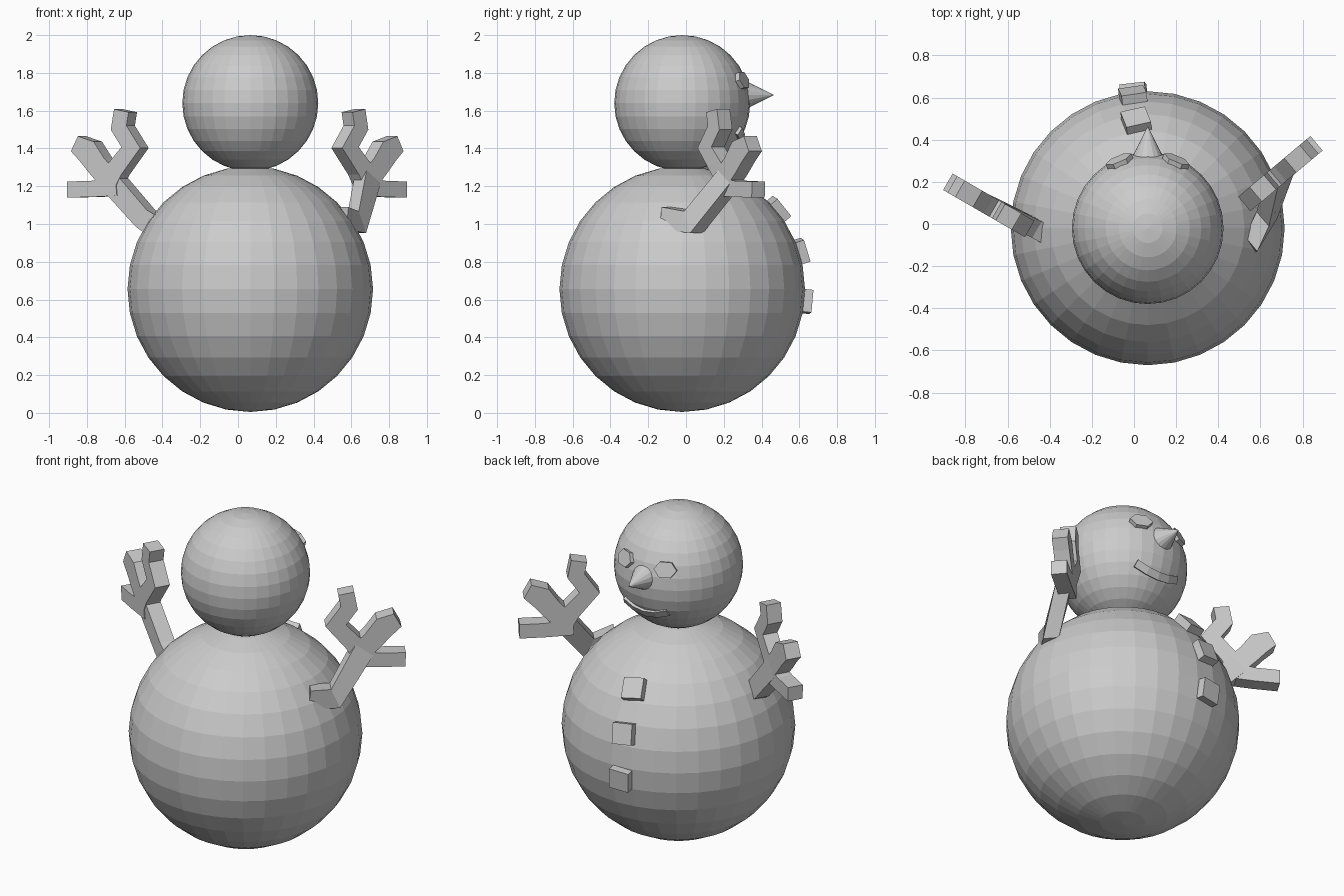
import bpy, bmesh, math
from mathutils import Vector, Matrix

if "Cube" in bpy.data.objects:
    bpy.data.objects.remove(bpy.data.objects["Cube"])

grey = bpy.data.materials.new("plain grey")
grey.diffuse_color = (0.6, 0.6, 0.6, 1)
grey.use_nodes = True
grey.node_tree.nodes["Principled BSDF"].inputs["Base Color"].default_value = grey.diffuse_color

HEAD = Vector((0.065, -0.02, 1.64))
BODY = Vector((0.065, -0.02, 0.655))
HEAD_R, BODY_R = 0.36, 0.65


def finish(name, bm):
    bmesh.ops.recalc_face_normals(bm, faces=bm.faces)
    me = bpy.data.meshes.new(name)
    bm.to_mesh(me)
    bm.free()
    me.materials.append(grey)
    ob = bpy.data.objects.new(name, me)
    bpy.context.collection.objects.link(ob)
    return ob


def ball(name, centre, radius):
    bm = bmesh.new()
    bmesh.ops.create_uvsphere(bm, u_segments=32, v_segments=16, radius=radius,
                              matrix=Matrix.Translation(centre))
    finish(name, bm)


def plate(name, outline, depth, centre, normal):
    """Extruded outline lying on a surface, its first axis horizontal."""
    n = Vector(normal).normalized()
    u = Vector((0, 0, 1)).cross(n).normalized()
    v = n.cross(u)
    bm = bmesh.new()
    lo, hi = [[bm.verts.new(centre + u * a + v * b + n * h) for a, b in outline]
              for h in (-depth / 2, depth / 2)]
    bm.faces.new(lo)
    bm.faces.new(hi)
    for i in range(len(outline)):
        j = (i + 1) % len(outline)
        bm.faces.new((lo[i], lo[j], hi[j], hi[i]))
    finish(name, bm)


def bar(bm, path, sides, widths, depth):
    """Square bar along a path; sides are the depth directions."""
    rings = []
    last = len(path) - 1
    for i, p in enumerate(path):
        a = (p - path[i - 1]).normalized() if i else None
        b = (path[i + 1] - p).normalized() if i < last else None
        t = ((a or b) + (b or a)).normalized()
        mitre = 1 / max(t.dot(a or b), 0.7)
        n = sides[i].normalized()
        up = n.cross(t).normalized() * widths[i] / 2 * mitre
        n = n * depth / 2
        rings.append([bm.verts.new(p + q) for q in (n + up, n - up, -n - up, -n + up)])
    for r, s in zip(rings, rings[1:]):
        for k in range(4):
            m = (k + 1) % 4
            bm.faces.new((r[k], r[m], s[m], s[k]))
    bm.faces.new(rings[0])
    bm.faces.new(rings[-1])


# snow balls
ball("body", BODY, BODY_R)
ball("head", HEAD, HEAD_R)

# cone nose
bm = bmesh.new()
bmesh.ops.create_cone(bm, cap_ends=True, segments=16, radius1=0.075, radius2=0, depth=0.15,
                      matrix=Matrix.Translation((0.065, 0.39, 1.683)) @ Matrix.Rotation(-math.pi / 2, 4, 'X'))
finish("nose", bm)

# hexagonal eyes
hexagon = [(0.066 * math.cos(math.radians(k * 60)), 0.05 * math.sin(math.radians(k * 60))) for k in range(6)]
for name, side in (("eye_left", -1), ("eye_right", 1)):
    d = Vector((side * 0.135, 0.32, 0.12)).normalized()
    plate(name, hexagon, 0.035, HEAD + d * 0.36, d)

# smiling mouth strip
path, sides = [], []
for k in range(-2, 3):
    x = 0.0725 * k
    z = -0.18 + 0.035 * (k / 2) ** 2
    d = Vector((x, math.sqrt(HEAD_R ** 2 - x * x - z * z), z)).normalized()
    path.append(HEAD + Vector((0.008, 0, 0)) + d * 0.357)
    sides.append(d)
bm = bmesh.new()
bar(bm, path, sides, [0.045] * 5, 0.03)
finish("mouth", bm)

# square buttons, each slightly turned
for i, (rel, roll) in enumerate((((-0.055, 0.51, 0.425), 10), ((-0.07, 0.625, 0.2), 6), ((-0.068, 0.655, -0.065), -4))):
    square = [(0.085 * math.cos(math.radians(45 + 90 * k + roll)),
               0.085 * math.sin(math.radians(45 + 90 * k + roll))) for k in range(4)]
    d = Vector(rel).normalized()
    plate("button_%d" % (i + 1), square, 0.06, BODY + d * 0.66, d)

# arms: forearm plus three fingers laid out in an (outward, z) plane
FINGERS = {
    "lower": ([(0.09, 1.20), (0.25, 1.185), (0.39, 1.183)], [0.10, 0.085, 0.085]),
    "middle": ([(0.12, 1.22), (0.21, 1.31), (0.27, 1.385), (0.345, 1.425)], [0.12, 0.12, 0.13, 0.09]),
    "upper": ([(0.14, 1.22), (0.10, 1.29), (0.0, 1.405), (0.075, 1.51), (0.058, 1.60)],
              [0.10, 0.10, 0.09, 0.09, 0.09]),
}
ARMS = {
    "arm_left": ((-0.545, 0.005), (-0.866, 0.5), [(-0.40, -0.06, 0.97), (-0.49, -0.01, 1.03)]),
    "arm_right": ((0.567, 0.132), (0.766, 0.643), [(0.55, -0.10, 1.03), (0.63, 0.04, 1.01)]),
}
for name, ((ox, oy), (dx, dy), root) in ARMS.items():
    side = Vector((-dy, dx, 0))

    def at(s, z):
        return Vector((ox + dx * s, oy + dy * s, z))

    bm = bmesh.new()
    forearm = [Vector(p) for p in root] + [at(0.16, 1.25)]
    bar(bm, forearm, [side] * 3, [0.12, 0.11, 0.12], 0.09)
    for pts, widths in FINGERS.values():
        bar(bm, [at(*p) for p in pts], [side] * len(pts), widths, 0.09)
    finish(name, bm)
